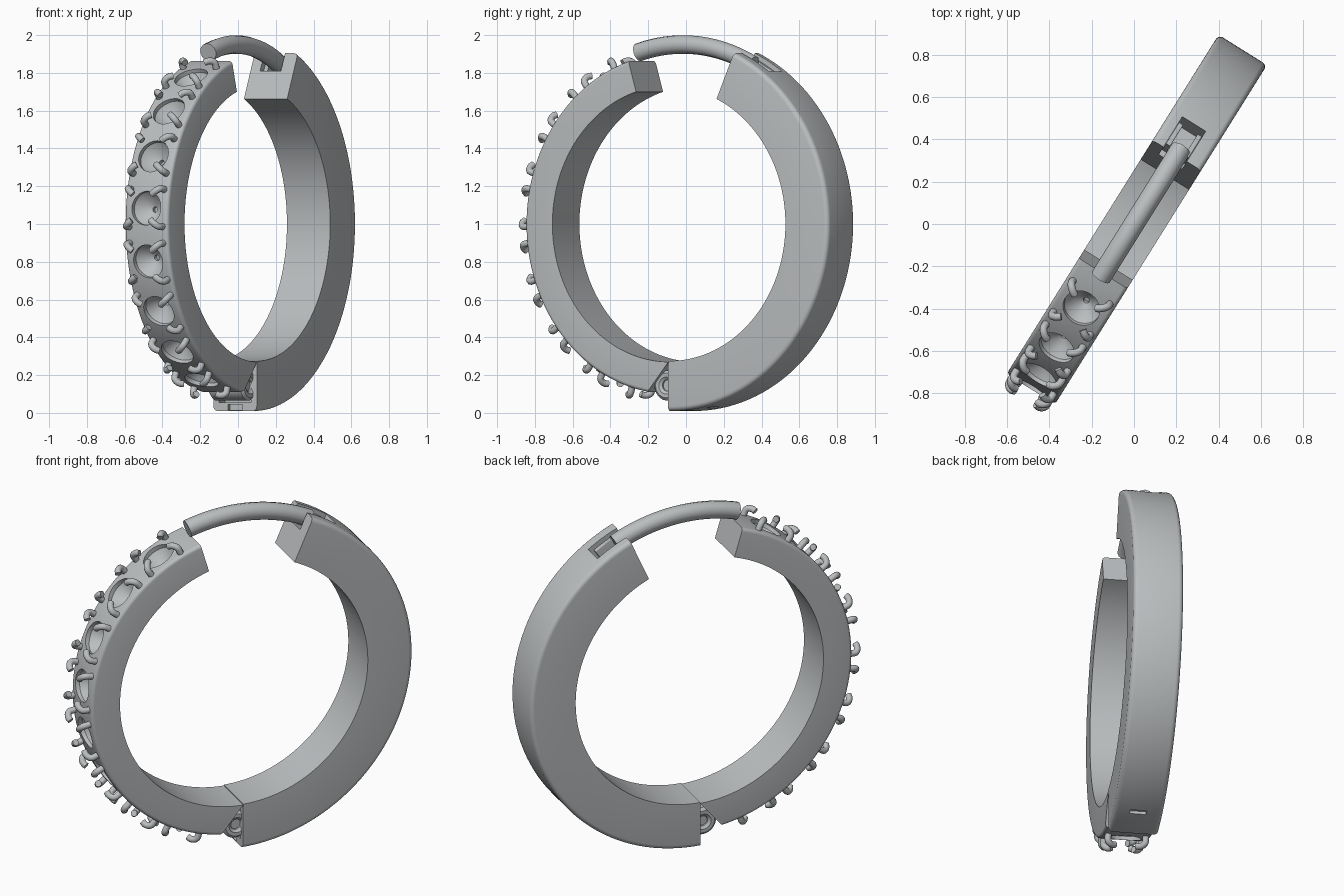
import bpy, bmesh, math
from mathutils import Vector, Matrix

cube = bpy.data.objects.get("Cube")
if cube:
    bpy.data.objects.remove(cube, do_unlink=True)

# Hoop frame: "ALONG" lies in the hoop plane, "ACROSS" runs over its width
ALONG = Vector((0.53, 0.848, 0))
ACROSS = Vector((0.848, -0.53, 0))
CENTRE = ALONG * -0.02 + Vector((0, 0, 1))
HALF = 0.135

metal = bpy.data.materials.new("grey metal")
metal.use_nodes = True
metal.diffuse_color = (0.5, 0.52, 0.53, 1)
metal.node_tree.nodes["Principled BSDF"].inputs["Base Color"].default_value = metal.diffuse_color


def outward(deg):
    a = math.radians(deg)
    return ALONG * math.cos(a) + Vector((0, 0, math.sin(a)))


def on_hoop(deg, r, w):
    return CENTRE + outward(deg) * r + ACROSS * w


def finish(name, bm):
    bmesh.ops.recalc_face_normals(bm, faces=bm.faces)
    mesh = bpy.data.meshes.new(name)
    bm.to_mesh(mesh)
    bm.free()
    obj = bpy.data.objects.new(name, mesh)
    bpy.context.collection.objects.link(obj)
    mesh.materials.append(metal)
    return obj


def skin(bm, rings, closed=False):
    n = len(rings[0])
    pairs = list(zip(rings, rings[1:]))
    if closed:
        pairs.append((rings[-1], rings[0]))
    for a, b in pairs:
        for i in range(n):
            j = (i + 1) % n
            bm.faces.new((a[i], a[j], b[j], b[i]))


def band(name, r_in, r_out, start, end, fillet, half=HALF, shift=0, steps=80):
    """Sweep a section with rounded outer corners; start and end are angles by radius."""
    section = [(r_in, -half), (r_in, half)]
    for side, turn in ((1, 90), (-1, 0)):
        for k in range(6):
            t = math.radians(turn - 18 * k)
            section.append((r_out - fillet + fillet * math.cos(t),
                            side * (half - fillet) + fillet * math.sin(t)))
    bm = bmesh.new()
    rings = []
    for s in range(steps + 1):
        t = s / steps
        rings.append([bm.verts.new(on_hoop(start(r) * (1 - t) + end(r) * t, r, w + shift))
                      for r, w in section])
    skin(bm, rings)
    bm.faces.new(rings[0])
    bm.faces.new(rings[-1])
    return finish(name, bm)


def lathe(name, profile, origin, axis, closed=False, sides=40):
    """Turn (radius, height) points around an axis."""
    rot = axis.to_track_quat('Z', 'Y').to_matrix()
    bm = bmesh.new()
    rings = []
    for r, h in profile:
        rings.append([bm.verts.new(origin + rot @ Vector((
            r * math.cos(math.tau * i / sides), r * math.sin(math.tau * i / sides), h)))
            for i in range(sides)])
    skin(bm, rings, closed)
    if not closed:
        bm.faces.new(rings[0])
        bm.faces.new(rings[-1])
    return finish(name, bm)


def box(name, deg, r, w, size):
    """Block placed on the hoop, sized (across, around, radial)."""
    out = outward(deg)
    frame = Matrix((ACROSS, out.cross(ACROSS), out)).transposed().to_4x4()
    bm = bmesh.new()
    bmesh.ops.create_cube(bm, size=1, matrix=Matrix.Translation(on_hoop(deg, r, w))
                          @ frame @ Matrix.Diagonal((*size, 1)))
    return finish(name, bm)


def carve(target, cutters):
    bpy.context.view_layer.objects.active = target
    for cutter in cutters:
        mod = target.modifiers.new("cut", 'BOOLEAN')
        mod.operation = 'DIFFERENCE'
        mod.solver = 'EXACT'
        mod.object = cutter
        bpy.ops.object.modifier_apply(modifier=mod.name)
        bpy.data.objects.remove(cutter, do_unlink=True)


def tubes(name, paths, radius):
    curve = bpy.data.curves.new(name, 'CURVE')
    curve.dimensions = '3D'
    curve.bevel_depth = radius
    curve.bevel_resolution = 4
    curve.use_fill_caps = True
    for path in paths:
        spline = curve.splines.new('POLY')
        spline.points.add(len(path) - 1)
        for point, co in zip(spline.points, path):
            point.co = (*co, 1)
    obj = bpy.data.objects.new(name, curve)
    bpy.context.collection.objects.link(obj)
    curve.materials.append(metal)
    bpy.ops.object.select_all(action='DESELECT')
    obj.select_set(True)
    bpy.context.view_layer.objects.active = obj
    bpy.ops.object.convert(target='MESH')
    return bpy.context.view_layer.objects.active


# Thick plain half, with latch slot, hinge recess and a small slot underneath
plain_half = band("plain_half", 0.725, 0.99, lambda r: -90.5, lambda r: 66, 0.025)
carve(plain_half, [
    box("latch_cutter", 62, 0.95, -0.01, (0.13, 0.25, 0.13)),
    box("hinge_cutter", -90, 0.86, 0, (0.2, 0.1, 0.17)),
    box("lip_cutter", -91, 0.97, 0, (0.09, 0.06, 0.03)),
    box("slot_cutter", -79, 0.99, 0, (0.09, 0.03, 0.04)),
])
latch_rails = [band("latch_rail", 0.87, 0.965, lambda r: 56, lambda r: 64, 0.004,
                    half=0.012, shift=w, steps=8) for w in (-0.062, 0.042)]

# Thin half with a slanted hinge end and a row of empty stone seats
stone_half = band("stone_half", 0.73, 0.9, lambda r: 106.5,
                  lambda r: 269.5 - 8.5 * (r - 0.73) / 0.17, 0.02)
seat_angles = [120 + 18.2 * i for i in range(8)]
carve(stone_half, [
    lathe("seat_cutter", [(0.09, 0.05), (0.09, -0.025), (0.055, -0.07), (0.015, -0.09), (0.015, -0.11)],
          on_hoop(deg, 0.9, 0), outward(deg)) for deg in seat_angles])

# Four hooked prongs round each seat, leaning over it
prong_paths = []
for deg in seat_angles:
    for side in (-1, 1):
        for way in (-1, 1):
            path = [on_hoop(deg + way * 6.3, 0.86, side * 0.103),
                    on_hoop(deg + way * 6.3, 0.925, side * 0.103)]
            for k in range(1, 6):
                t = math.radians(18 * k)
                lean = 1 - math.cos(t)
                path.append(on_hoop(deg + way * (6.3 - 1.5 * lean),
                                    0.925 + 0.027 * math.sin(t), side * (0.103 - 0.03 * lean)))
            path.append(on_hoop(deg + way * 4.2, 0.948, side * 0.06))
            prong_paths.append(path)
tubes("prongs", prong_paths, 0.018)

# Curved latch wire bridging the gap
tubes("latch_wire", [[on_hoop(107 - 1.2 * k, 0.95, 0) for k in range(38)]], 0.049)

# Hinge barrel with a bored, rounded eye at each end, and its pin
barrel = [(0.03, -0.1), (0.045, -0.112), (0.065, -0.112), (0.08, -0.098),
          (0.08, 0.098), (0.065, 0.112), (0.045, 0.112), (0.03, 0.1)]
hinge_centre = ALONG * -0.055 + Vector((0, 0, 0.145))
lathe("hinge_barrel", barrel, hinge_centre, ACROSS, closed=True)
lathe("hinge_pin", [(0.031, -0.09), (0.031, 0.09)], hinge_centre, ACROSS)

# Smooth shading with crisp edges
for obj in bpy.context.scene.objects:
    if obj.type == 'MESH':
        bpy.ops.object.select_all(action='DESELECT')
        obj.select_set(True)
        bpy.context.view_layer.objects.active = obj
        bpy.ops.object.shade_smooth_by_angle(angle=math.radians(35))
